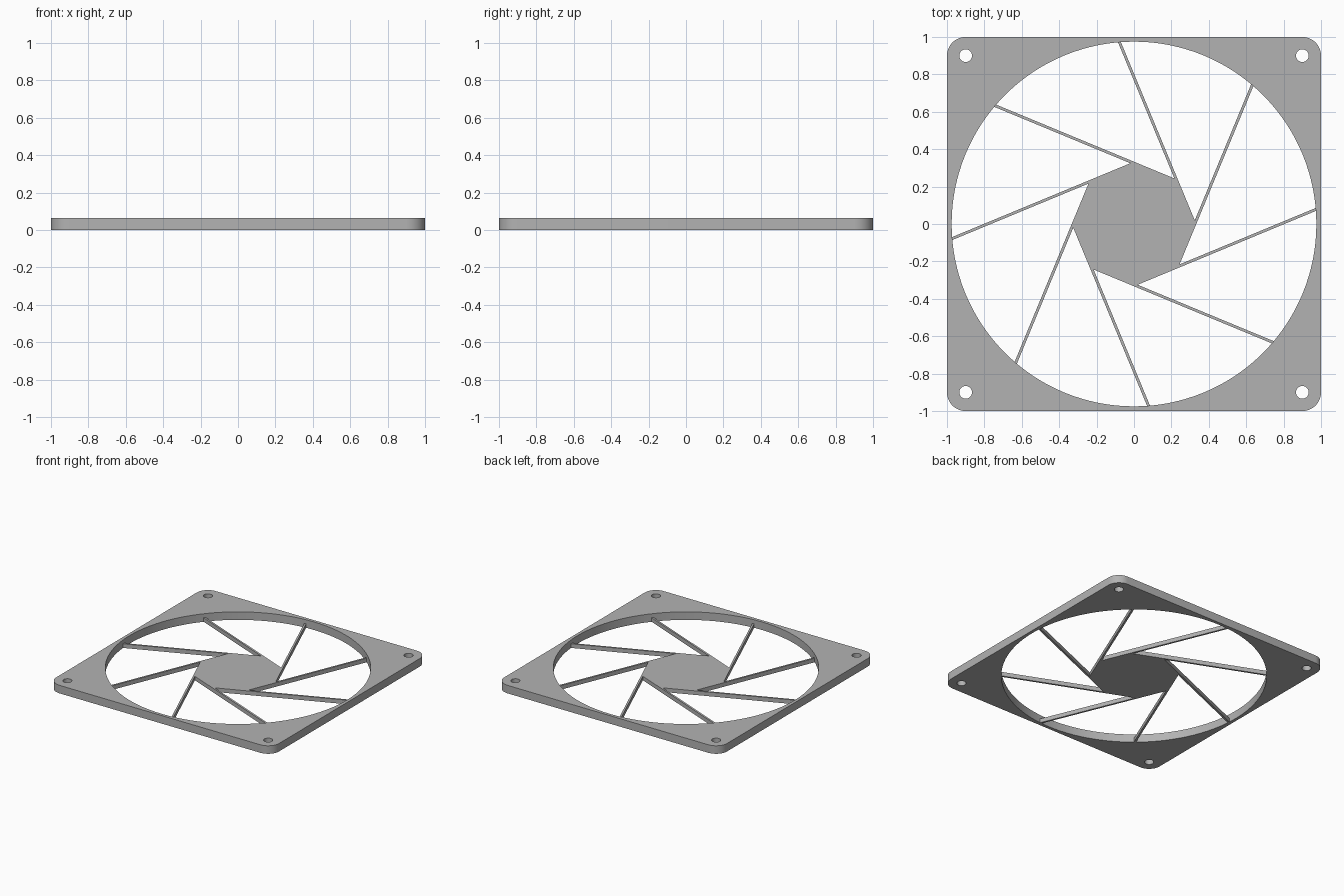
import bpy, bmesh
from math import pi, sin, cos, sqrt, radians
from mathutils import Vector, Matrix

FRAME_H, SPOKE_H = 0.065, 0.033
OPENING_R, HUB_R, SPOKE_W = 0.975, 0.333, 0.015
HOLE_POS, HOLE_R, CORNER_R = 0.9, 0.034, 0.1
SIDES = 8

cube = bpy.data.objects.get("Cube")
if cube:
    bpy.data.objects.remove(cube)

grey = bpy.data.materials.new("grey plastic")
grey.use_nodes = True
grey.diffuse_color = (0.45, 0.45, 0.45, 1)
grey.node_tree.nodes["Principled BSDF"].inputs["Base Color"].default_value = grey.diffuse_color


def polar(r, a):
    return Vector((r * cos(a), r * sin(a)))


def arc(cx, cy, r, start, sweep, n):
    return [Vector((cx, cy)) + polar(r, start + sweep * i / n) for i in range(n)]


def plate(name, loops, height):
    """Fill an outline (first loop) with optional holes and raise it to a solid."""
    bm = bmesh.new()
    for loop in loops:
        vs = [bm.verts.new((p.x, p.y, 0)) for p in loop]
        for i, v in enumerate(vs):
            bm.edges.new((v, vs[(i + 1) % len(vs)]))
    bmesh.ops.triangle_fill(bm, edges=bm.edges[:], use_beauty=True)
    top = bmesh.ops.extrude_face_region(bm, geom=bm.faces[:], use_keep_orig=True)
    moved = [g for g in top["geom"] if isinstance(g, bmesh.types.BMVert)]
    bmesh.ops.translate(bm, verts=moved, vec=(0, 0, height))
    bmesh.ops.recalc_face_normals(bm, faces=bm.faces[:])
    bmesh.ops.dissolve_limit(bm, angle_limit=0.001, verts=bm.verts[:], edges=bm.edges[:])
    mesh = bpy.data.meshes.new(name)
    bm.to_mesh(mesh)
    bm.free()
    mesh.materials.append(grey)
    obj = bpy.data.objects.new(name, mesh)
    bpy.context.collection.objects.link(obj)
    bpy.ops.object.select_all(action="DESELECT")
    obj.select_set(True)
    bpy.context.view_layer.objects.active = obj
    bpy.ops.object.shade_smooth_by_angle(angle=radians(30))
    return obj


# Square frame: rounded corners, round opening, four screw holes
corners = [(1, 1), (-1, 1), (-1, -1), (1, -1)]
c = 1 - CORNER_R
outline = []
for i, (sx, sy) in enumerate(corners):
    outline += arc(sx * c, sy * c, CORNER_R, i * pi / 2, pi / 2, 12)
    outline.append(Vector((sx * c, sy * c)) + polar(CORNER_R, (i + 1) * pi / 2))
opening = arc(0, 0, OPENING_R, 0, 2 * pi, 128)
holes = [arc(sx * HOLE_POS, sy * HOLE_POS, HOLE_R, 0, 2 * pi, 32) for sx, sy in corners]
plate("frame", [outline, opening] + holes, FRAME_H)

# Octagonal hub
plate("hub", [arc(0, 0, HUB_R, 0, 2 * pi, SIDES)], SPOKE_H)

# Spokes: each carries one hub side straight on to the frame
half = pi / SIDES
apothem = HUB_R * cos(half)
along, out = polar(1, pi / 2 - half), polar(1, -half)
reach = OPENING_R + 0.004


def tip(offset):
    return out * offset + along * sqrt(reach ** 2 - offset ** 2)


corner = polar(HUB_R, 0)
notch = corner + polar(SPOKE_W / sin(2 * half), pi / 2 + half)
profile = [corner, tip(apothem), tip(apothem - SPOKE_W), notch]
for k in range(SIDES):
    turn = Matrix.Rotation(2 * half * k, 2)
    plate(f"spoke_{k + 1}", [[turn @ p for p in profile]], SPOKE_H)
